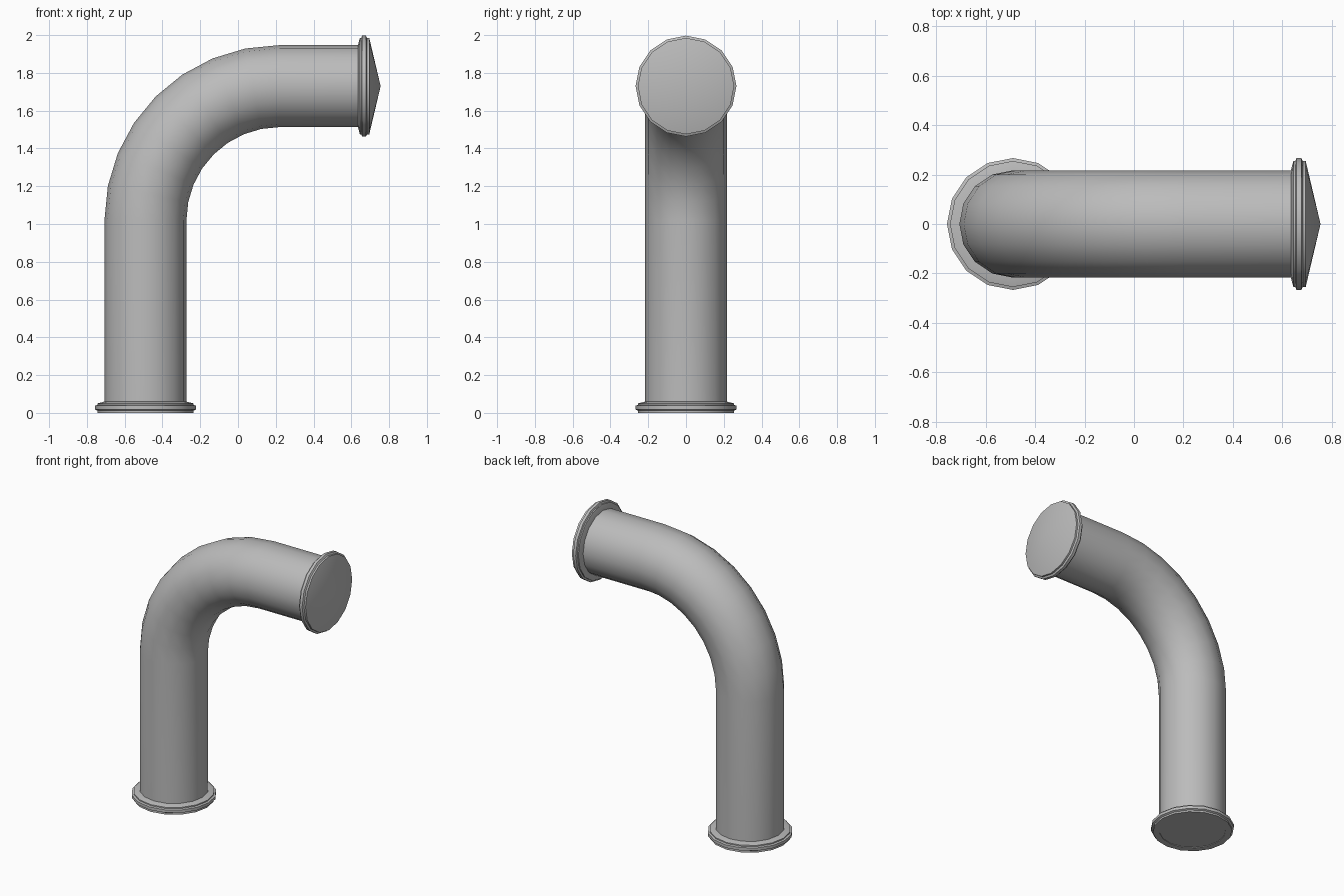
import bpy, bmesh
from math import pi, sin, cos, radians
from mathutils import Matrix, Vector

cube = bpy.data.objects.get("Cube")
if cube:
    bpy.data.objects.remove(cube, do_unlink=True)

SIDES = 16
PIPE_R = 0.217
FOOT_X = -0.49     # axis of the upright run
BEND_R = 0.71
BEND_Z = 1.02      # height where the bend starts
BEND_STEPS = 8

metal = bpy.data.materials.new("grey metal")
metal.use_nodes = True
grey = (0.5, 0.5, 0.5, 1)
metal.diffuse_color = grey
metal.node_tree.nodes["Principled BSDF"].inputs["Base Color"].default_value = grey


def ring(bm, centre, axis, radius):
    """Ring of vertices square to an axis lying in the XZ plane."""
    side = Vector((0, 1, 0))
    up = axis.cross(side)
    return [bm.verts.new(centre + radius * (cos(a) * up + sin(a) * side))
            for a in (2 * pi * i / SIDES for i in range(SIDES))]


def skin(name, sections):
    """Join rings (centre, axis, radius) into a closed solid; radius 0 is a point."""
    bm = bmesh.new()
    rings = [ring(bm, *s) if s[2] else [bm.verts.new(s[0])] for s in sections]
    for a, b in zip(rings, rings[1:]):
        for i in range(SIDES):
            j = (i + 1) % SIDES
            if len(b) == 1:
                bm.faces.new((a[i], a[j], b[0]))
            else:
                bm.faces.new((a[i], a[j], b[j], b[i]))
    for end in (rings[0], rings[-1]):
        if len(end) > 1:
            bm.faces.new(end)
    bmesh.ops.recalc_face_normals(bm, faces=bm.faces)
    mesh = bpy.data.meshes.new(name)
    bm.to_mesh(mesh)
    bm.free()
    mesh.materials.append(metal)
    obj = bpy.data.objects.new(name, mesh)
    bpy.context.collection.objects.link(obj)
    bpy.ops.object.select_all(action="DESELECT")
    obj.select_set(True)
    bpy.context.view_layer.objects.active = obj
    bpy.ops.object.shade_smooth_by_angle(angle=radians(30))
    return obj


# Pipe: upright run, quarter bend, level run
Z, X = Vector((0, 0, 1)), Vector((1, 0, 0))
path = [(Vector((FOOT_X, 0, 0.004)), Z, PIPE_R)]
for k in range(BEND_STEPS + 1):
    t = pi / 2 * k / BEND_STEPS
    centre = Vector((FOOT_X + BEND_R * (1 - cos(t)), 0, BEND_Z + BEND_R * sin(t)))
    path.append((centre, Vector((sin(t), 0, cos(t))), PIPE_R))
path.append((Vector((0.67, 0, BEND_Z + BEND_R)), X, PIPE_R))
skin("pipe", path)

# Flanges: stepped collar profile as (distance from pipe end, radius)
collar = [(0.06, PIPE_R), (0.05, 0.255), (0.042, 0.255), (0.038, 0.267),
          (0.018, 0.267), (0.012, 0.255), (0, 0.255)]


def flange(name, end, outward, tail):
    skin(name, [(end - outward * d, outward, r) for d, r in collar + tail])


# The foot has a shallow recess; the outlet is closed by a low cone
flange("foot_flange", Vector((FOOT_X, 0, 0)), -Z, [(0, 0.213), (0.004, 0.213)])
flange("outlet_flange", Vector((0.695, 0, BEND_Z + BEND_R)), X, [(-0.06, 0)])
